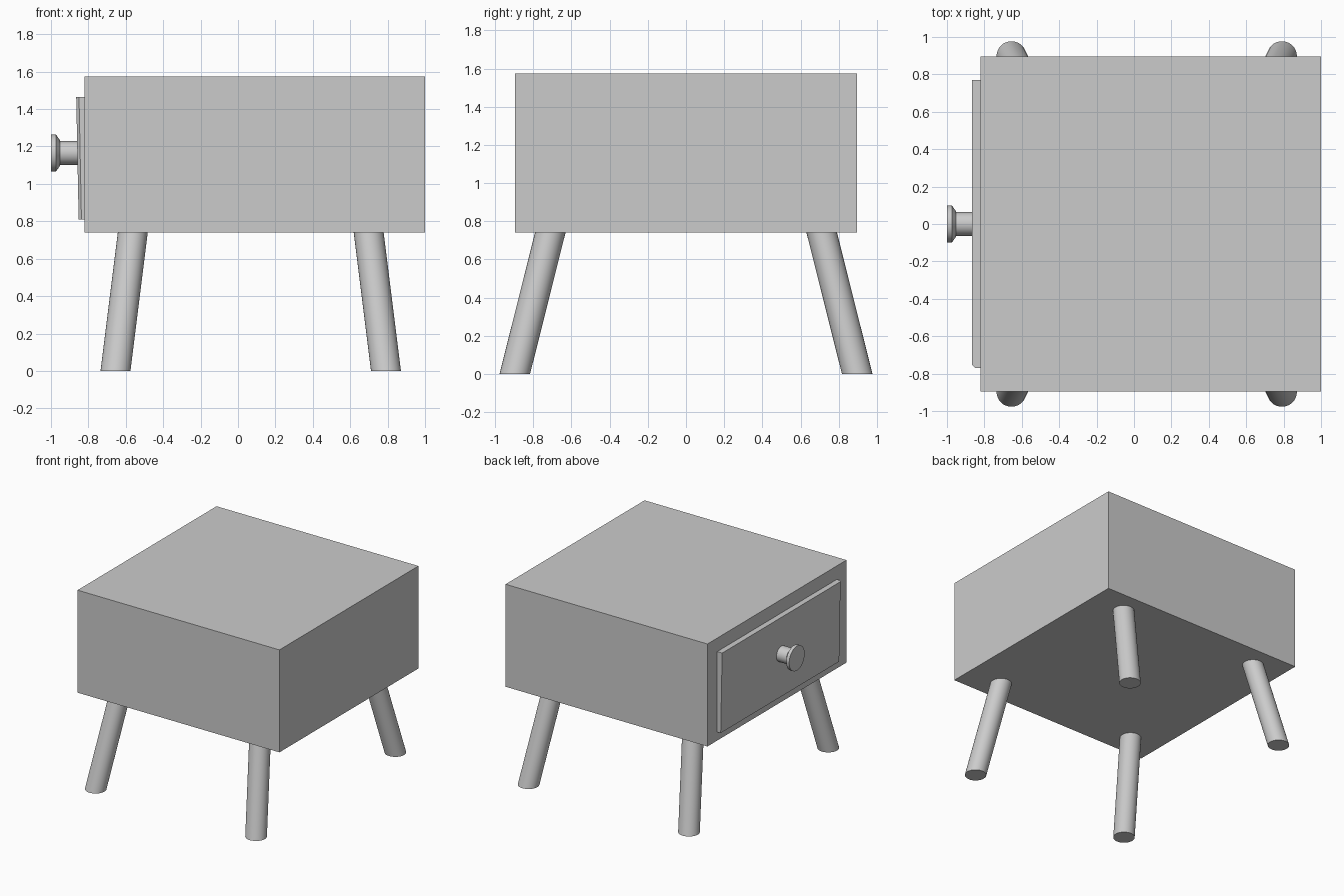
import bpy, bmesh, math
from mathutils import Matrix, Vector

if "Cube" in bpy.data.objects:
    bpy.data.objects.remove(bpy.data.objects["Cube"])


def make_object(name, bm, smooth=False):
    bmesh.ops.recalc_face_normals(bm, faces=bm.faces)
    mesh = bpy.data.meshes.new(name)
    bm.to_mesh(mesh)
    bm.free()
    ob = bpy.data.objects.new(name, mesh)
    bpy.context.collection.objects.link(ob)
    if smooth:
        bpy.ops.object.select_all(action='DESELECT')
        bpy.context.view_layer.objects.active = ob
        ob.select_set(True)
        bpy.ops.object.shade_smooth_by_angle(angle=math.radians(30))
    return ob


def box(lo, hi):
    bm = bmesh.new()
    lo, hi = Vector(lo), Vector(hi)
    size = Matrix.Diagonal((*(hi - lo), 1))
    bmesh.ops.create_cube(bm, size=1, matrix=Matrix.Translation((lo + hi) / 2) @ size)
    return bm


# Cabinet body
make_object("cabinet_body", box((-0.82, -0.895, 0.74), (1.0, 0.895, 1.575)))

# Drawer front, leaning out slightly towards the top
bm = box((-0.865, -0.77, 0.81), (-0.815, 0.77, 1.465))
for v in bm.verts:
    if v.co.x < -0.84 and v.co.z < 1:
        v.co.x = -0.852
edge = [e for e in bm.edges if all(v.co.x < -0.84 and v.co.y < 0 for v in e.verts)]
bmesh.ops.bevel(bm, geom=edge, offset=0.015, segments=1, affect='EDGES')
make_object("drawer_front", bm)

# Turned knob: (x, radius) profile spun round the x axis
profile = [(-0.85, 0), (-0.85, 0.063), (-0.953, 0.063), (-0.953, 0.07),
           (-0.974, 0.1), (-1.0, 0.1), (-1.0, 0)]
bm = bmesh.new()
verts = [bm.verts.new((x, 0, 1.165 + r)) for x, r in profile]
edges = [bm.edges.new(pair) for pair in zip(verts, verts[1:])]
bmesh.ops.spin(bm, geom=verts + edges, cent=(0, 0, 1.165), axis=(1, 0, 0),
               angle=math.tau, steps=32)
bmesh.ops.remove_doubles(bm, verts=bm.verts, dist=0.0005)
make_object("drawer_knob", bm, True)

# Splayed legs, cut level at floor and cabinet
LEG_MID_X, LEG_TOP = 0.068, 0.745
for sx, x_name in ((-1, "left"), (1, "right")):
    for sy, y_name in ((-1, "front"), (1, "back")):
        bm = bmesh.new()
        bmesh.ops.create_cone(bm, cap_ends=True, segments=32, radius1=0.08,
                              radius2=0.08, depth=LEG_TOP,
                              matrix=Matrix.Translation((0, 0, LEG_TOP / 2)))
        for v in bm.verts:
            t = v.co.z / LEG_TOP
            v.co.x += LEG_MID_X + sx * (0.723 - 0.093 * t)
            v.co.y += sy * (0.897 - 0.187 * t)
        make_object(f"{y_name}_{x_name}_leg", bm, True)
